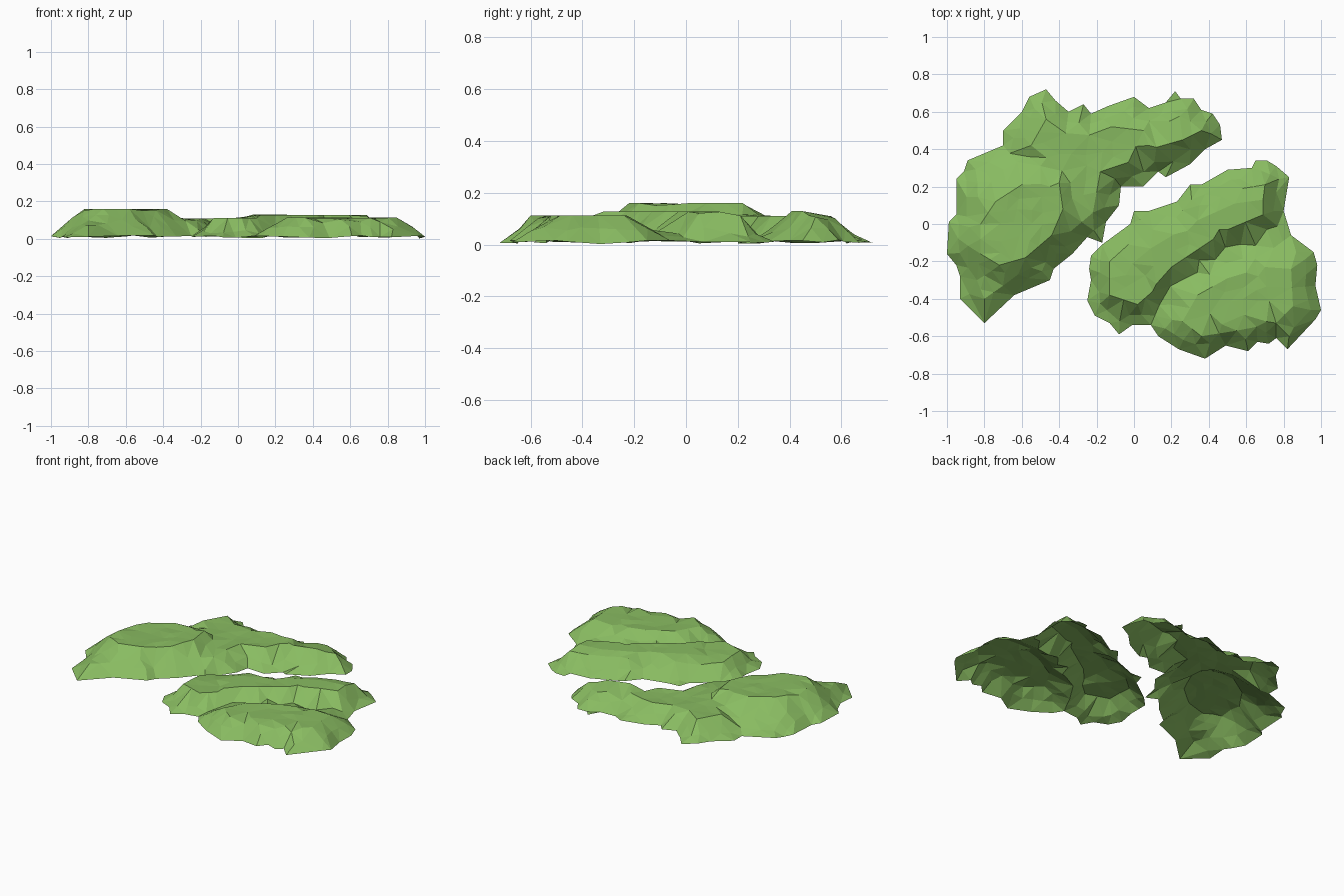
import bpy
import random
from mathutils import Vector
from mathutils.geometry import delaunay_2d_cdt, intersect_point_line

random.seed(7)
if "Cube" in bpy.data.objects:
    bpy.data.objects.remove(bpy.data.objects["Cube"], do_unlink=True)

grass = bpy.data.materials.new("grass_green")
grass.use_nodes = True
colour = (0.25, 0.50, 0.12, 1)
grass.diffuse_color = colour
bsdf = next(n for n in grass.node_tree.nodes if n.type == 'BSDF_PRINCIPLED')
bsdf.inputs["Base Color"].default_value = colour
bsdf.inputs["Roughness"].default_value = 0.9


def polygon(points):
    return [Vector((x, y)) / 100 for x, y in points]


def edge_distance(p, poly):
    """Distance from a point to the nearest edge of a polygon."""
    best = 9.0
    for a, b in zip(poly, poly[1:] + poly[:1]):
        q, t = intersect_point_line(p, a, b)
        q = a if t < 0 else b if t > 1 else Vector(q[:2])
        best = min(best, (p - q).length)
    return best


def inside(p, poly):
    hit = False
    for a, b in zip(poly, poly[1:] + poly[:1]):
        if (a.y > p.y) != (b.y > p.y):
            if p.x < a.x + (b.x - a.x) * (p.y - a.y) / (b.y - a.y):
                hit = not hit
    return hit


def edge_points(poly):
    """Corners and edge middles of a plateau."""
    for a, b in zip(poly, poly[1:] + poly[:1]):
        yield a
        yield (a + b) / 2


def inset_points(rim, offset):
    """Rim corners and edge middles moved inwards (outlines run clockwise)."""
    for i, p in enumerate(rim):
        nxt, prev = rim[(i + 1) % len(rim)], rim[i - 1]
        for base, along in ((p, nxt - prev), ((p + nxt) / 2, nxt - p)):
            yield base + Vector((along.y, -along.x)).normalized() * offset


def grid_points(rim, step):
    y = min(p.y for p in rim)
    while y < max(p.y for p in rim):
        x = min(p.x for p in rim)
        while x < max(p.x for p in rim):
            yield Vector((x + random.uniform(-.02, .02), y + random.uniform(-.02, .02)))
            x += step
        y += step


def landmass(name, outline, plateaus):
    """One open faceted shell with flat plateaus of given height and fall."""
    rim = polygon(outline)
    tops = [(polygon(points), height, fall) for points, height, fall in plateaus]

    def ground(p):
        levels = [h if inside(p, t) else h - fall * edge_distance(p, t)
                  for t, h, fall in tops]
        return min(max(levels + [.035]), .015 + .95 * edge_distance(p, rim))

    pts = list(rim)
    zs = [random.triangular(0, .022, .018) for _ in rim]
    # candidate points, least distance from the rim, spacing, roughness
    groups = [(edge_points(t), .05, .04, 0) for t, _, _ in tops]
    groups += [(inset_points(rim, .115), .09, .05, .005),
               (inset_points(rim, .055), .04, .05, .01),
               (grid_points(rim, .075), .05, .055, .006)]
    for candidates, least, gap, rough in groups:
        for p in candidates:
            if not inside(p, rim) or edge_distance(p, rim) < least:
                continue
            if min((p - q).length for q in pts) < gap:
                continue
            pts.append(p)
            zs.append(ground(p) - random.uniform(0, rough))
    loop = list(range(len(rim)))
    verts, _, faces, origin, _, _ = delaunay_2d_cdt(pts, [], [loop], 1, 1e-5)
    coords = [(v.x, v.y, zs[o[0]]) for v, o in zip(verts, origin)]
    mesh = bpy.data.meshes.new(name)
    mesh.from_pydata(coords, [], faces)
    mesh.materials.append(grass)
    mesh.update()
    bpy.context.collection.objects.link(bpy.data.objects.new(name, mesh))


# Left landmass: tall hill, its southern spur, the back shelf and the eastern tail
landmass("left_landmass", [
    (-80, -53), (-93, -40), (-93, -28), (-95, -22), (-100, -16), (-99, 1), (-95, 5),
    (-95, 24), (-91, 28), (-89, 34), (-70, 42), (-70, 50), (-60, 60), (-56, 68),
    (-47, 72), (-42, 66), (-35, 60), (-27, 64), (-23, 59), (-14, 63), (0, 68), (8, 62),
    (17, 65), (22, 71), (25, 67), (32, 67), (36, 61), (42, 59), (46, 53), (47, 45),
    (38, 40), (30, 32), (17, 25), (13, 28), (5, 20), (-7, 20), (-8, 10), (-15, 1),
    (-17, -10), (-25, -7), (-33, -16), (-43, -24), (-45, -30), (-64, -38)], [
    ([(-82, -16), (-82, 0), (-74, 12), (-60, 21), (-40, 22), (-38, 8), (-44, -6),
      (-58, -18), (-72, -22)], .16, .7),
    ([(-84, -30), (-80, -40), (-70, -33), (-62, -27), (-76, -25)], .075, .7),
    ([(-55, 42), (-47, 56), (-12, 52), (5, 50), (-3, 33), (-18, 28), (-22, 6),
      (-34, -4), (-45, 20)], .11, .75),
    ([(4, 43), (8, 55), (30, 55), (36, 50), (26, 45), (12, 41)], .13, .8)])

# Right landmass: long upper hill with a lower shoulder, and the front hill
landmass("right_landmass", [
    (0, 7), (8, 7), (23, 12), (30, 21), (36, 21), (50, 29), (63, 30), (65, 34),
    (71, 34), (76, 31), (83, 25), (80, 7), (84, -6), (96, -15), (98, -22), (97, -33),
    (100, -46), (97, -51), (82, -67), (76, -61), (72, -64), (66, -63), (61, -68),
    (49, -65), (38, -72), (24, -67), (13, -60), (9, -54), (-1, -54), (-8, -59),
    (-13, -53), (-21, -49), (-25, -41), (-23, -30), (-24, -24), (-23, -17), (-17, -11),
    (-2, 0)], [
    ([(9, -13), (34, 2), (54, 11), (69, 13), (69, 5), (50, -3), (35, -13), (20, -23),
      (12, -32)], .127, 1),
    ([(-13, -20), (-13, -38), (2, -43), (10, -36), (22, -14), (69, 8), (70, 21),
      (58, 19), (35, 10), (10, -3), (-3, -11)], .112, 1),
    ([(84, -24), (85, -44), (76, -53), (55, -57), (36, -60), (26, -52), (34, -38),
      (50, -29), (70, -23)], .113, .5)])
